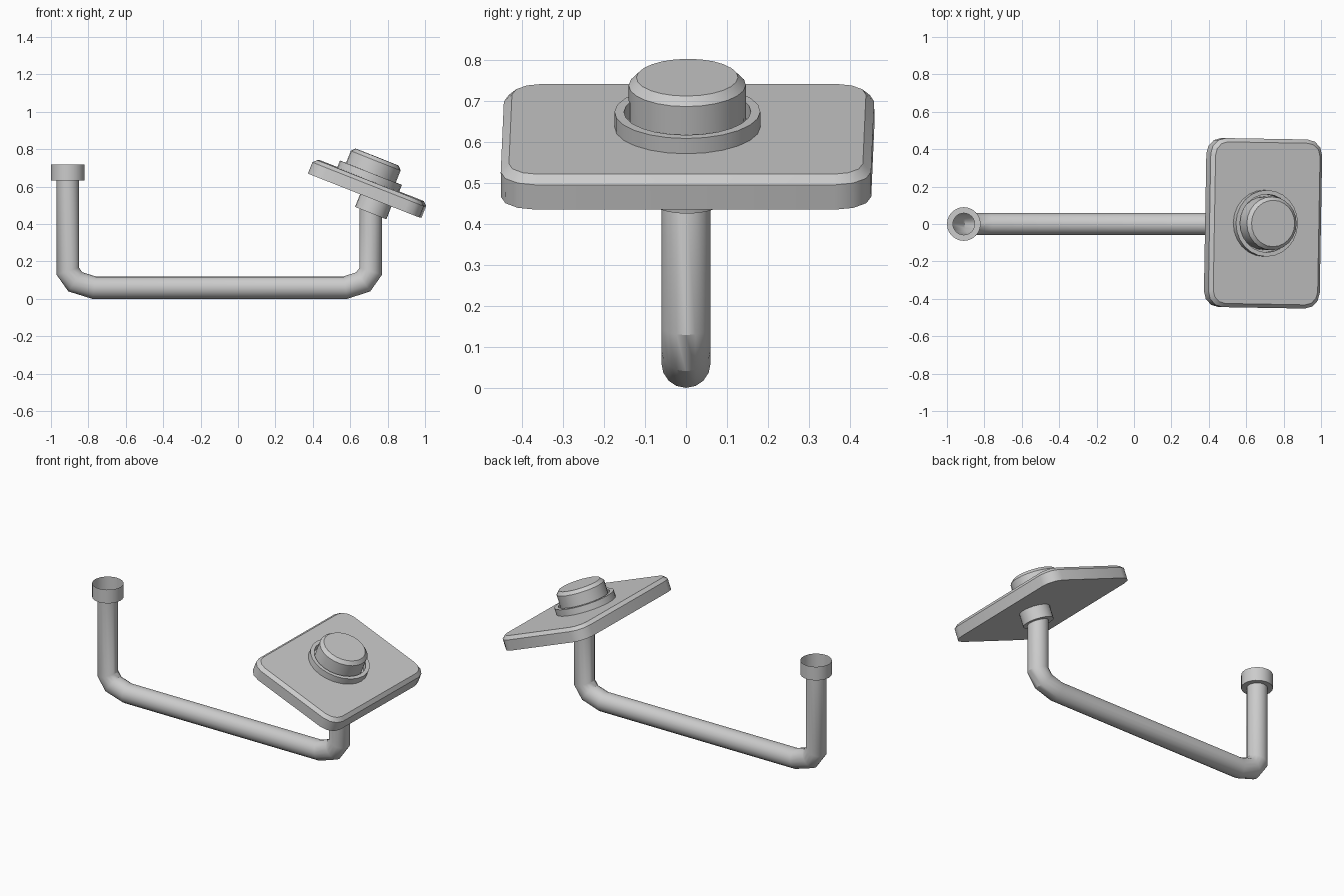
import bpy, bmesh
from math import radians, pi, sin, cos
from mathutils import Matrix, Vector

if "Cube" in bpy.data.objects:
    bpy.data.objects.remove(bpy.data.objects["Cube"])


def finish(name, bm, matrix):
    mesh = bpy.data.meshes.new(name)
    bmesh.ops.recalc_face_normals(bm, faces=bm.faces[:])
    bm.to_mesh(mesh)
    bm.free()
    mesh.shade_smooth()
    mesh.set_sharp_from_angle(angle=radians(32))
    obj = bpy.data.objects.new(name, mesh)
    obj.matrix_world = matrix
    bpy.context.collection.objects.link(obj)
    return obj


def loft(name, loops, matrix, bottom=False, top=False):
    """Skin a stack of closed loops, with optional end caps."""
    bm = bmesh.new()
    rings = [[bm.verts.new(p) for p in loop] for loop in loops]
    n = len(rings[0])
    for a, b in zip(rings, rings[1:]):
        for i in range(n):
            j = (i + 1) % n
            bm.faces.new((a[i], a[j], b[j], b[i]))
    if bottom:
        bm.faces.new(rings[0][::-1])
    if top:
        bm.faces.new(rings[-1])
    return finish(name, bm, matrix)


def circle(r, z, sides=24):
    return [(r * cos(2 * pi * i / sides), r * sin(2 * pi * i / sides), z)
            for i in range(sides)]


def rounded_rect(hx, hy, r, z, steps=3):
    pts = []
    for k, (sx, sy) in enumerate(((1, 1), (-1, 1), (-1, -1), (1, -1))):
        for s in range(steps + 1):
            a = (k + s / steps) * pi / 2
            pts.append((sx * (hx - r) + r * cos(a), sy * (hy - r) + r * sin(a), z))
    return pts


# Bent pipe: mitred sweep in the xz plane, open ends
path = [(-0.91, 0.64), (-0.91, 0.148), (-0.87, 0.091), (-0.77, 0.06),
        (0.575, 0.06), (0.67, 0.091), (0.71, 0.148), (0.71, 0.50)]
path = [Vector((x, 0, z)) for x, z in path]
R, loops = 0.06, []
for i, p in enumerate(path):
    d_in = (p - path[max(i - 1, 0)]).normalized()
    d_out = (path[min(i + 1, len(path) - 1)] - p).normalized()
    d = (d_in + d_out).normalized()
    side = d.cross(Vector((0, 1, 0)))
    miter = 1 / max(d.dot(d_out), d.dot(d_in))
    loops.append([p + side * x * miter + Vector((0, y, 0))
                  for x, y, _ in circle(R, 0, 16)])
loft("bent_pipe", loops, Matrix())


# Thin open collars at both pipe ends
def collar(name, matrix, height):
    loft(name, [circle(0.058, 0), circle(0.09, 0), circle(0.09, height)], matrix)


head = (Matrix.Translation((0.678, 0.004, 0.5525)) @ Matrix.Rotation(radians(-1), 4, 'Z')
        @ Matrix.Rotation(radians(21.5), 4, 'Y'))
collar("open_collar", Matrix.Translation((-0.91, 0, 0.632)), 0.086)
collar("plate_collar", head @ Matrix.Translation((0.064, 0, -0.076)), 0.08)

# Tilted plate with bevelled top edge
loft("tilted_plate", [rounded_rect(0.32, 0.452, 0.085, 0),
                      rounded_rect(0.32, 0.452, 0.085, 0.065),
                      rounded_rect(0.30, 0.432, 0.07, 0.085)], head, True, True)

# Push button inside a raised ring
axis = head @ Matrix.Translation((-0.014, 0, 0))
loft("button_ring", [circle(0.178, 0.08), circle(0.178, 0.125),
                     circle(0.155, 0.125), circle(0.155, 0.08)], axis)
loft("button", [circle(0.143, 0.08), circle(0.143, 0.195), circle(0.124, 0.215)],
     axis, False, True)
